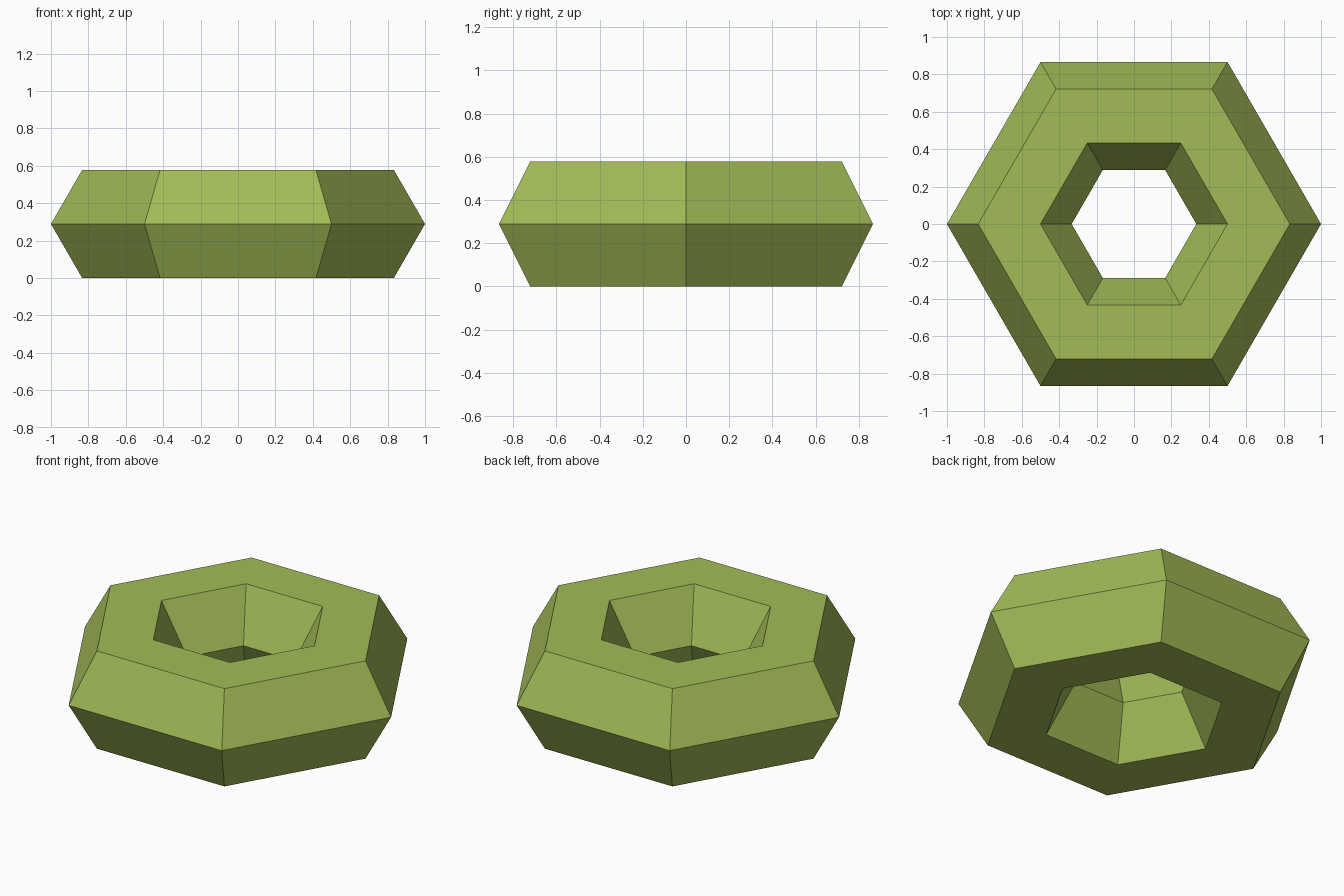
import bpy, math

if "Cube" in bpy.data.objects:
    bpy.data.objects.remove(bpy.data.objects["Cube"])

R, r = 2 / 3, 1 / 3  # ring radius and tube radius

# Six-sided ring with a six-sided tube, resting on its flat underside
bpy.ops.mesh.primitive_torus_add(
    major_segments=6, minor_segments=6, major_radius=R, minor_radius=r,
    location=(0, 0, r * math.sin(math.radians(60))))
ring = bpy.context.object
ring.name = "hexagonal_ring"
bpy.ops.object.shade_flat()

# Single colour
green = bpy.data.materials.new("olive green")
green.diffuse_color = (0.36, 0.50, 0.095, 1)
green.use_nodes = True
green.node_tree.nodes["Principled BSDF"].inputs["Base Color"].default_value = green.diffuse_color
ring.data.materials.append(green)
